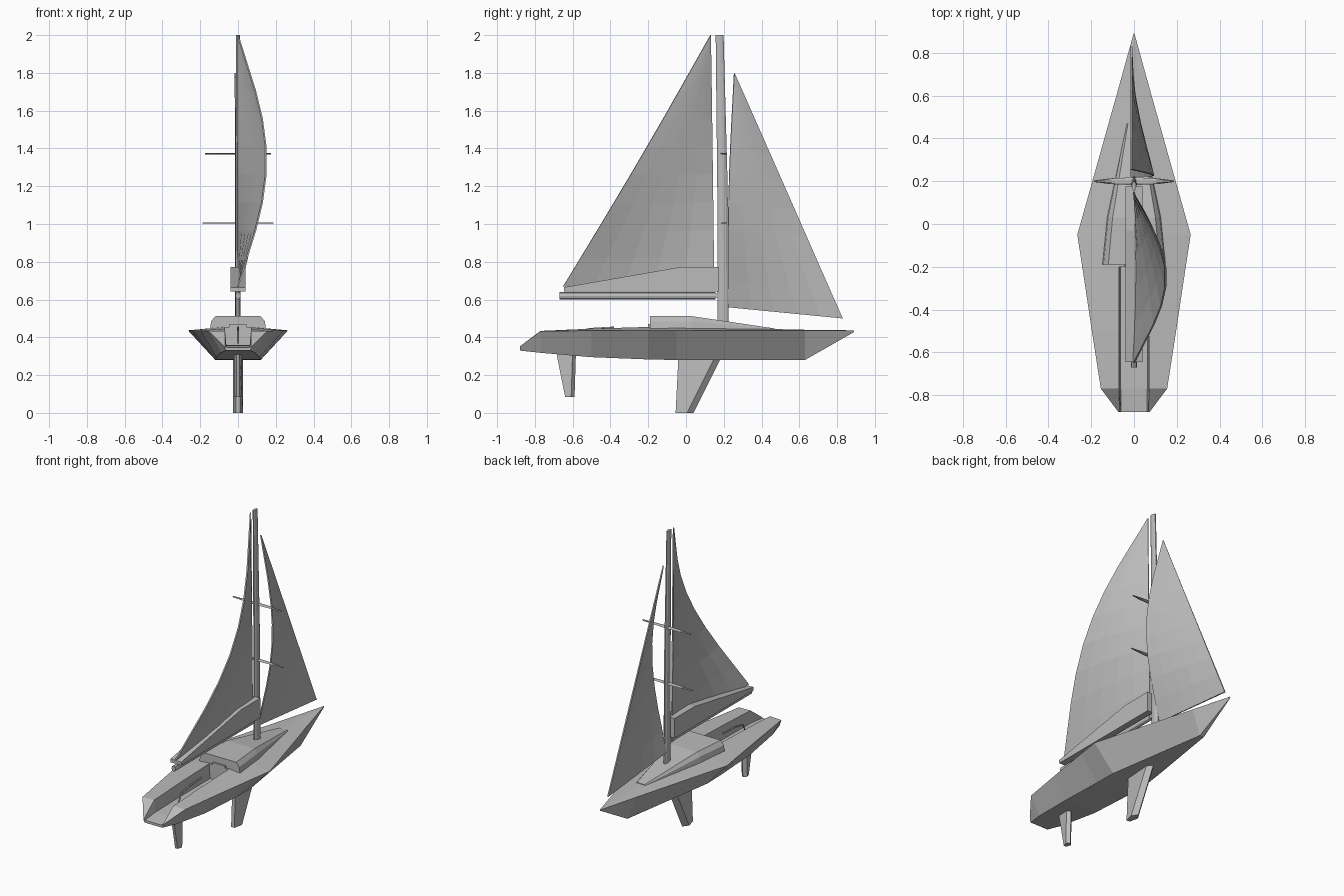
import bpy, bmesh
from math import sin, cos, pi

cube = bpy.data.objects.get("Cube")
if cube:
    bpy.data.objects.remove(cube, do_unlink=True)

GREY = (0.5, 0.5, 0.5, 1)
mat = bpy.data.materials.new("plain grey")
mat.use_nodes = True
mat.diffuse_color = GREY
mat.node_tree.nodes["Principled BSDF"].inputs["Base Color"].default_value = GREY


def make(name, bm):
    bmesh.ops.remove_doubles(bm, verts=bm.verts, dist=0.0005)
    bmesh.ops.dissolve_degenerate(bm, edges=bm.edges, dist=0.0005)
    bmesh.ops.recalc_face_normals(bm, faces=bm.faces)
    mesh = bpy.data.meshes.new(name)
    bm.to_mesh(mesh)
    bm.free()
    mesh.materials.append(mat)
    obj = bpy.data.objects.new(name, mesh)
    bpy.context.collection.objects.link(obj)
    return obj


def loft(name, rings, closed=True):
    """Skin a list of point rings; closed rings are capped at both ends."""
    bm = bmesh.new()
    rows = [[bm.verts.new(p) for p in ring] for ring in rings]
    n = len(rows[0])
    for a, b in zip(rows, rows[1:]):
        for i in range(n if closed else n - 1):
            j = (i + 1) % n
            bm.faces.new((a[i], a[j], b[j], b[i]))
    if closed:
        bm.faces.new(rows[0])
        bm.faces.new(rows[-1])
    return make(name, bm)


def section(y, half):
    """Mirror half a cross-section of (x, z) points into a ring at y."""
    return [(x, y, z) for x, z in half] + [(-x, y, z) for x, z in reversed(half)]


def oval(n, a, b):
    return [(a * cos(2 * pi * i / n), b * sin(2 * pi * i / n)) for i in range(n)]


# Hull: bottom corner, sheer, inner deck edge, floor (cockpit, then foredeck)
loft("hull", [
    section(-0.88, [(.065, .33), (.072, .352), (.068, .352), (.06, .346)]),
    section(-0.77, [(.09, .318), (.155, .432), (.07, .434), (.062, .356)]),
    section(-0.5, [(.115, .295), (.197, .436), (.07, .446), (.062, .36)]),
    section(-0.2, [(.12, .283), (.242, .437), (.07, .455), (.062, .36)]),
    section(-0.2, [(.12, .283), (.242, .437), (.07, .455), (.03, .456)]),
    section(-0.05, [(.12, .28), (.265, .437), (.07, .455), (.03, .456)]),
    section(0.63, [(.015, .28), (.074, .436), (.03, .438), (.01, .44)]),
    section(0.89, [(.001, .428), (.002, .435), (.0015, .436), (.001, .437)]),
])

# Cabin with a roof sloping to the foredeck
loft("cabin", [
    section(-0.19, [(.15, .43), (.142, .485), (.12, .512)]),
    section(0.03, [(.128, .43), (.12, .485), (.1, .512)]),
    section(0.47, [(.035, .43), (.033, .442), (.028, .447)]),
])
loft("companionway_hatch", [
    section(y, [(.045, .38), (.045, .47)]) for y in (-0.2, -0.185)])


# Keel and rudder share a blade with its thickest part near the leading edge
def blade(name, levels, thick, nose):
    loft(name, [[(0, front, z), (thick, front - nose, z), (thick * .45, back, z),
                 (-thick * .45, back, z), (-thick, front - nose, z)]
                for z, front, back in levels])


blade("keel", [(0, .04, -.055), (.3, .19, -.04)], .026, .035)
blade("rudder", [(.085, -.59, -.64), (.31, -.583, -.685)], .02, .018)

# Tiller in the cockpit
loft("tiller", [[(x, y, z + dz) for x, dz in oval(6, .006, .006)]
                for y, z in ((-.62, .37), (-.59, .43), (-.5, .445), (-.38, .452))])

# Mast, spreaders and boom
loft("mast", [[(x, yc + y, z) for x, y in oval(10, rx, ry)]
              for z, yc, rx, ry in ((.45, .197, .014, .031), (1.2, .193, .014, .029),
                                    (2.0, .178, .010, .022))])
for label, z, reach in (("lower", 1.005, .187), ("upper", 1.372, .176)):
    loft(label + "_spreader", [[(s * reach, .2 + y * w, z + dz) for y, dz in oval(6, .018, .004)]
                               for s, w in ((-1, .2), (-.6, .75), (0, 1), (.6, .75), (1, .2))])
loft("boom", [[(x, y, .62 + z) for x, z in oval(8, .014, .02)] for y in (-.67, .155)])
loft("gooseneck", [section(y, [(.008, .608), (.008, .632)]) for y in (.15, .185)])

# Folded sail cover lying along the boom
loft("sail_cover", [section(y, [(.04, .643), (.04, top)])
                    for y, top in ((-.645, .665), (-.03, .772), (.175, .772))])


# Sails: rows from luff to leech, the leech bowing out to one side
def sail(name, foot_luff, foot_leech, head, bow, aft, rows=9, cols=5):
    grid = []
    for r in range(rows + 1):
        t = r / rows
        swell = sin(pi * t) ** 1.1
        a = [p + (q - p) * t for p, q in zip(foot_luff, head)]
        b = [p + (q - p) * t for p, q in zip(foot_leech, head)]
        b[1] -= aft * swell
        row = []
        for c in range(cols + 1):
            u = c / cols
            x, y, z = (p + (q - p) * u for p, q in zip(a, b))
            row.append((x + bow * swell * u * (1.25 - .25 * u), y, z))
        grid.append(row)
    obj = loft(name, grid, closed=False)
    mod = obj.modifiers.new("thickness", "SOLIDIFY")
    mod.thickness = 0.008
    mod.offset = 0


sail("mainsail", (0, .15, .67), (0, -.65, .67), (0, .13, 2.0), .15, -.01)
sail("jib", (-.012, .83, .5), (-.012, .222, .56), (-.014, .255, 1.8), .105, .012)
